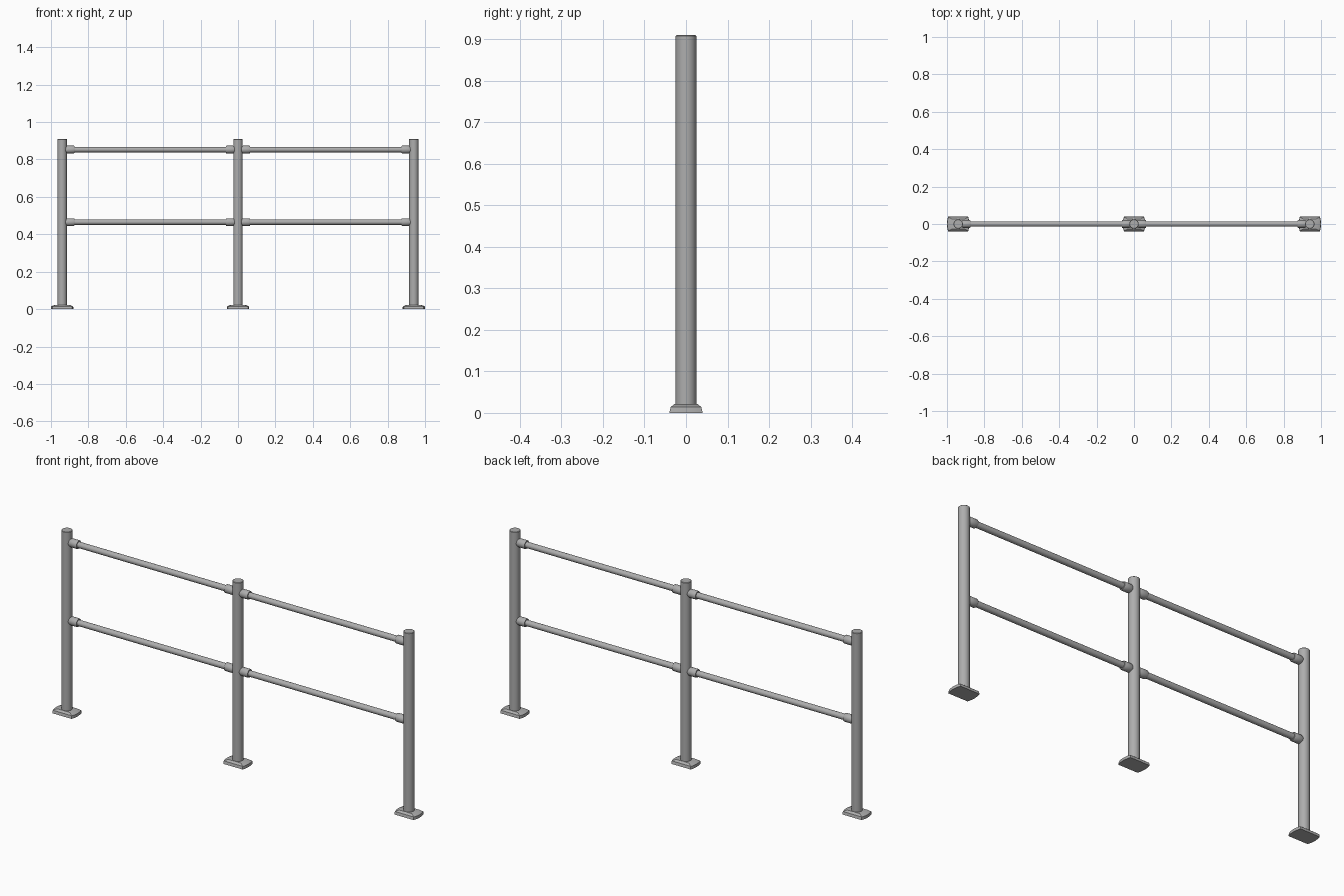
import bpy
import bmesh
import math
from mathutils import Matrix

cube = bpy.data.objects.get("Cube")
if cube:
    bpy.data.objects.remove(cube, do_unlink=True)

steel = bpy.data.materials.new("grey steel")
steel.use_nodes = True
GREY = (0.42, 0.42, 0.42, 1)
steel.diffuse_color = GREY
steel.node_tree.nodes["Principled BSDF"].inputs["Base Color"].default_value = GREY

POST_X, POST_R, POST_H = 0.94, 0.025, 0.91
RAIL_R, RAIL_HEIGHTS = 0.0145, {"lower": 0.465, "upper": 0.853}


def finish(name, bm, location, smooth=True):
    mesh = bpy.data.meshes.new(name)
    bmesh.ops.recalc_face_normals(bm, faces=bm.faces)
    bm.to_mesh(mesh)
    bm.free()
    mesh.materials.append(steel)
    obj = bpy.data.objects.new(name, mesh)
    obj.location = location
    bpy.context.collection.objects.link(obj)
    if smooth:
        bpy.ops.object.select_all(action="DESELECT")
        obj.select_set(True)
        bpy.context.view_layer.objects.active = obj
        bpy.ops.object.shade_smooth_by_angle(angle=math.radians(30))
    return obj


def lathe(name, profile, location, along_x=0, sides=32):
    """Revolve (radius, height) pairs about z; along_x = 1 or -1 lays it on x."""
    bm = bmesh.new()
    rings = []
    for r, h in profile:
        ring = [bm.verts.new((r * math.cos(2 * math.pi * i / sides),
                              r * math.sin(2 * math.pi * i / sides), h))
                for i in range(sides)]
        rings.append(ring)
    for a, b in zip(rings, rings[1:]):
        for i in range(sides):
            j = (i + 1) % sides
            bm.faces.new((a[i], a[j], b[j], b[i]))
    bm.faces.new(rings[0])
    bm.faces.new(rings[-1])
    if along_x:
        bm.transform(Matrix.Rotation(along_x * math.pi / 2, 4, "Y"))
    return finish(name, bm, location)


def foot_outline(hx, hy, bow):
    """Rectangle with gently bowed short ends."""
    right = [(hx - bow * t * t, hy * t) for t in (-1, -0.75, -0.5, 0, 0.5, 0.75, 1)]
    return right + [(-x, -y) for x, y in right]


def foot(name, x):
    bm = bmesh.new()
    # flat flange, then a sloping shoulder up to the post
    levels = [(0.06, 0.04, 0), (0.059, 0.037, 0.014), (0.042, 0.027, 0.022)]
    rings = [[bm.verts.new((px, py, z)) for px, py in foot_outline(hx, hy, 0.007)]
             for hx, hy, z in levels]
    for a, b in zip(rings, rings[1:]):
        for i in range(len(a)):
            j = (i + 1) % len(a)
            bm.faces.new((a[i], a[j], b[j], b[i]))
    bm.faces.new(rings[0])
    bm.faces.new(rings[-1])
    finish(name, bm, (x, 0, 0))


# posts with their feet
for label, x in (("right", -POST_X), ("middle", 0), ("left", POST_X)):
    lathe(label + "_post",
          [(POST_R, 0.01), (POST_R, POST_H - 0.002), (POST_R - 0.002, POST_H)], (x, 0, 0))
    foot(label + "_foot", x)

# rails and the sockets that hold them
socket = [(0.014, 0.012), (0.0205, 0.026), (0.0205, 0.062), (0.019, 0.065)]
for level, z in RAIL_HEIGHTS.items():
    for side, s in (("right", -1), ("left", 1)):
        name = f"{side}_{level}"
        lathe(name + "_rail", [(RAIL_R, 0.015), (RAIL_R, POST_X - 0.015)], (0, 0, z), s)
        lathe(name + "_inner_socket", socket, (0, 0, z), s)
        lathe(name + "_outer_socket", socket, (s * POST_X, 0, z), -s)
